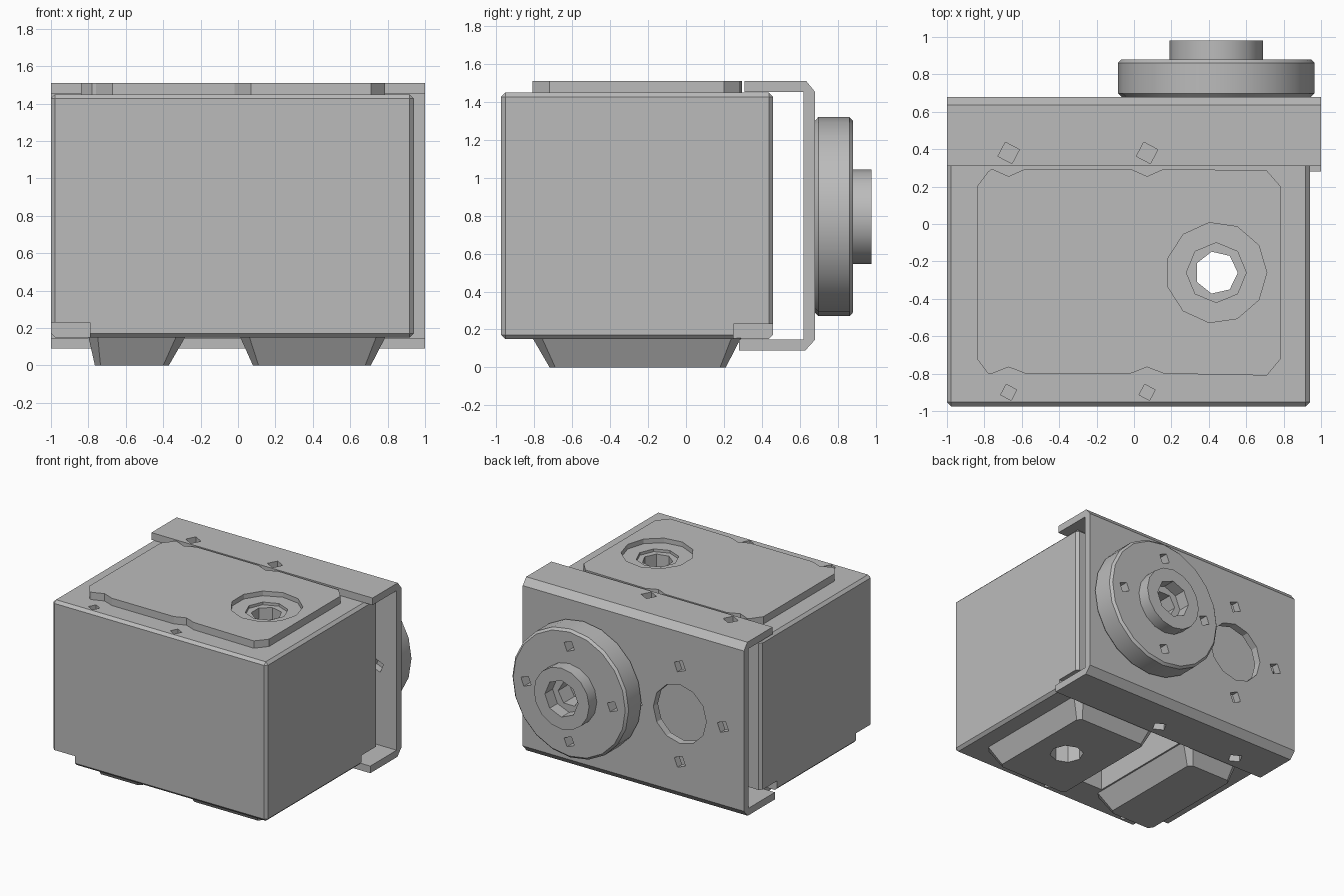
import bpy, bmesh, math

if "Cube" in bpy.data.objects:
    bpy.data.objects.remove(bpy.data.objects["Cube"], do_unlink=True)

grey = bpy.data.materials.new("plain grey")
grey.use_nodes = True
colour = (0.5, 0.5, 0.5, 1)
grey.diffuse_color = colour
for node in grey.node_tree.nodes:
    if node.type == 'BSDF_PRINCIPLED':
        node.inputs["Base Color"].default_value = colour

PLACE = {'x': lambda a, b, h: (h, a, b),
         'y': lambda a, b, h: (a, h, b),
         'z': lambda a, b, h: (a, b, h)}


def prism(name, low_outline, lo, hi, axis='z', high_outline=None):
    """Closed solid between an outline at lo and a matching one at hi."""
    bm = bmesh.new()
    put = PLACE[axis]
    low = [bm.verts.new(put(a, b, lo)) for a, b in low_outline]
    high = [bm.verts.new(put(a, b, hi)) for a, b in (high_outline or low_outline)]
    n = len(low)
    bm.faces.new(low)
    bm.faces.new(high)
    for i in range(n):
        j = (i + 1) % n
        bm.faces.new((low[i], low[j], high[j], high[i]))
    bmesh.ops.recalc_face_normals(bm, faces=bm.faces)
    mesh = bpy.data.meshes.new(name)
    bm.to_mesh(mesh)
    bm.free()
    obj = bpy.data.objects.new(name, mesh)
    mesh.materials.append(grey)
    bpy.context.collection.objects.link(obj)
    return obj


def select(obj):
    bpy.ops.object.select_all(action='DESELECT')
    obj.select_set(True)
    bpy.context.view_layer.objects.active = obj


def cut(obj, *cutters):
    for cutter in cutters:
        mod = obj.modifiers.new("cut", 'BOOLEAN')
        mod.operation, mod.solver, mod.object = 'DIFFERENCE', 'EXACT', cutter
        select(obj)
        bpy.ops.object.modifier_apply(modifier=mod.name)
        bpy.data.objects.remove(cutter, do_unlink=True)


def bevel(obj, width, angle=30):
    mod = obj.modifiers.new("bevel", 'BEVEL')
    mod.width, mod.segments = width, 1
    mod.limit_method, mod.angle_limit = 'ANGLE', math.radians(angle)
    select(obj)
    bpy.ops.object.modifier_apply(modifier=mod.name)


def smooth(obj):
    select(obj)
    bpy.ops.object.shade_smooth_by_angle(angle=math.radians(30))


def ring(a, b, r, n, turn=0.0):
    return [(a + r * math.cos(turn + math.tau * i / n),
             b + r * math.sin(turn + math.tau * i / n)) for i in range(n)]


def rect(a0, a1, b0, b1, c=0.0):
    """Rectangle, with corners clipped by c when c is above zero."""
    if not c:
        return [(a0, b0), (a1, b0), (a1, b1), (a0, b1)]
    return [(a0 + c, b0), (a1 - c, b0), (a1, b0 + c), (a1, b1 - c),
            (a1 - c, b1), (a0 + c, b1), (a0, b1 - c), (a0, b0 + c)]


def hole(a, b, r, n, lo, hi, axis='z', turn=0.0):
    return prism("cutter", ring(a, b, r, n, turn), lo, hi, axis)


BOLT_X = (-0.67, 0.07)
BORE = (0.44, -0.26)
HUB = (0.44, 0.795)
PORT = (-0.42, 0.785)

# main housing with bolt holes, vertical bore and underside slot
body = prism("housing", rect(-1, 0.94, -0.975, 0.46), 0.15, 1.45)
bevel(body, 0.022)
cut(body, hole(*BORE, 0.115, 7, 0, 1.6),
    prism("cutter", rect(-0.27, 0, -0.7, 0.2), 0.1, 0.6))
for x in BOLT_X:
    cut(body, hole(x, -0.9, 0.045, 4, 1.33, 1.6, turn=0.3),
        hole(x, -0.9, 0.045, 4, 0.1, 0.27, turn=0.3))
# stepped lower corners
for x0, x1, y0, y1 in ((-1.1, -0.79, -1.1, -0.77), (-1.1, -0.79, 0.25, 0.6),
                       (0.73, 1.1, 0.25, 0.6)):
    cut(body, prism("cutter", rect(x0, x1, y0, y1), 0.1, 0.23))

# raised cover on the top, dipping in around the bolts
lid_outline = [(-0.84, -0.72), (-0.78, -0.80)]
for x in BOLT_X:
    lid_outline += [(x - 0.09, -0.80), (x, -0.765), (x + 0.09, -0.80)]
lid_outline += [(0.71, -0.81), (0.785, -0.72), (0.785, 0.20), (0.71, 0.285)]
for x in reversed(BOLT_X):
    lid_outline += [(x + 0.09, 0.295), (x, 0.255), (x - 0.09, 0.295)]
lid_outline += [(-0.78, 0.28), (-0.84, 0.20)]
lid = prism("top_cover", lid_outline, 1.445, 1.51)
cut(lid, hole(*BORE, 0.27, 11, 1.472, 1.6), hole(*BORE, 0.16, 8, 1.4, 1.6))

# tapered feet, the wider one pierced by the bore
for name, x0, x1, b0, b1 in (("narrow_foot", -0.8, -0.28, -0.765, -0.37),
                             ("wide_foot", 0.01, 0.79, 0.08, 0.71)):
    foot = prism(name, rect(b0, b1, -0.72, 0.21, 0.03), 0, 0.155,
                 high_outline=rect(x0, x1, -0.81, 0.29, 0.05))
    if name == "wide_foot":
        cut(foot, hole(*BORE, 0.125, 8, -0.1, 0.3))

# channel bracket wrapping over the back
bracket = prism("back_bracket", [
    (0.31, 1.452), (0.62, 1.452), (0.62, 0.148), (0.28, 0.148), (0.28, 0.09),
    (0.63, 0.09), (0.68, 0.145), (0.68, 1.455), (0.635, 1.51), (0.31, 1.51)],
    -1, 1, 'x')
for x in BOLT_X:
    cut(bracket, hole(x, 0.38, 0.06, 4, 1.4, 1.6, turn=0.3),
        hole(x, 0.38, 0.06, 4, 0, 0.2, turn=0.3))
cut(bracket, hole(*PORT, 0.24, 12, 0.5, 0.8, 'y'))
for i in range(4):
    for centre in (HUB, PORT):
        a, b = ring(*centre, 0.39, 4)[i]
        if a < 0 or centre == HUB:
            cut(bracket, hole(a, b, 0.055, 4, 0.5, 0.8, 'y', 0.4))

# round flange with bolt circle
flange = prism("round_flange", ring(*HUB, 0.525, 20), 0.68, 0.88, 'y')
bevel(flange, 0.018, 60)
smooth(flange)
for a, b in ring(*HUB, 0.39, 4):
    cut(flange, hole(a, b, 0.05, 4, 0.78, 1, 'y', 0.4))
cut(flange, hole(*HUB, 0.10, 6, 0.74, 1, 'y'))

# shaft boss with stepped socket
boss = prism("shaft_boss", ring(*HUB, 0.25, 16), 0.875, 0.98, 'y')
smooth(boss)
cut(boss, hole(*HUB, 0.15, 8, 0.8, 1.1, 'y'))
